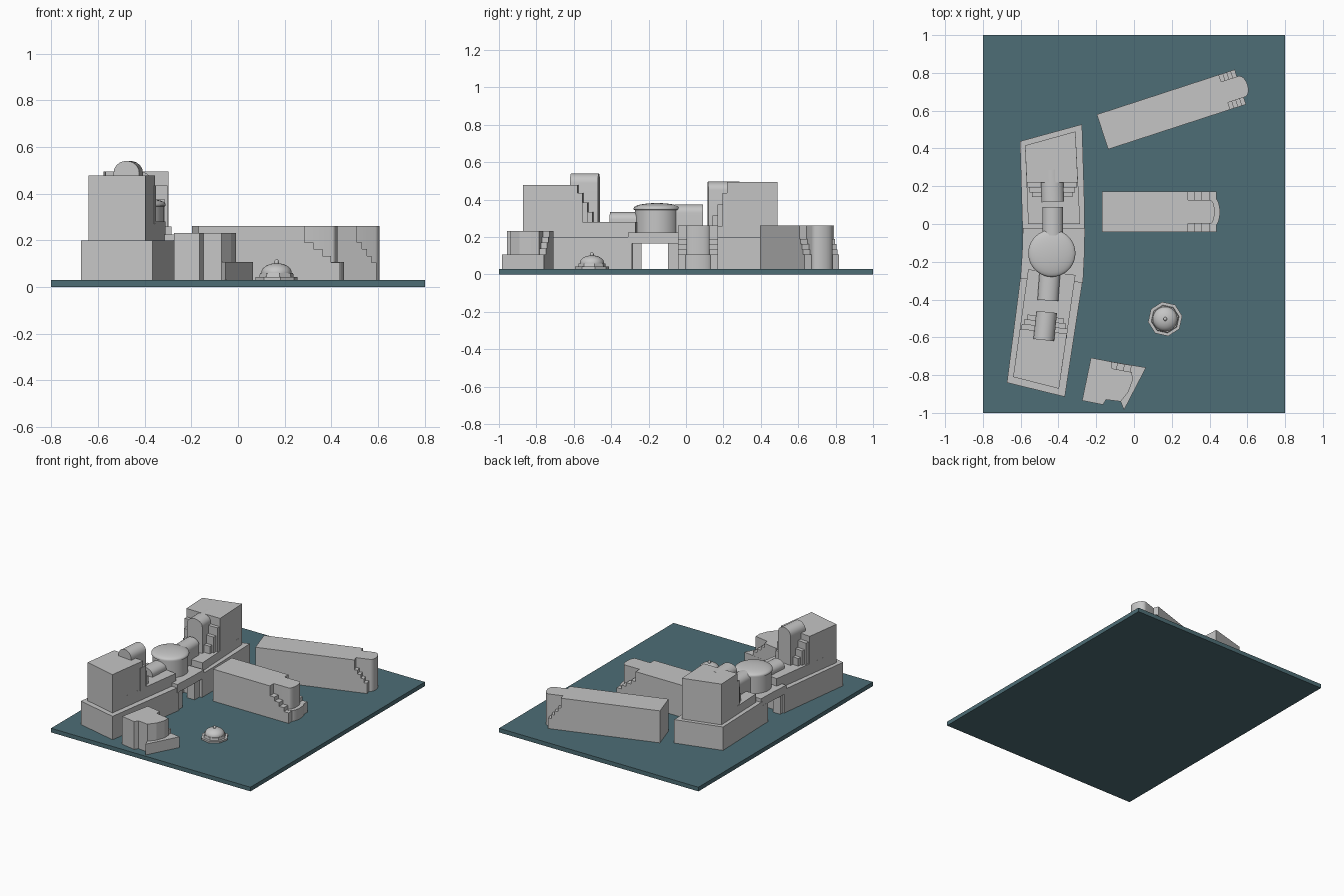
import bpy, bmesh, math
from mathutils import Vector, Matrix

cube = bpy.data.objects.get("Cube")
if cube:
    bpy.data.objects.remove(cube, do_unlink=True)


def material(name, color):
    m = bpy.data.materials.new(name)
    m.use_nodes = True
    m.diffuse_color = color
    m.node_tree.nodes["Principled BSDF"].inputs["Base Color"].default_value = color
    return m


STONE = material("pale grey stone", (0.56, 0.56, 0.56, 1))
TEAL = material("dark teal ground", (0.075, 0.155, 0.18, 1))
GROUND = 0.03


def finish(name, bm, mat=STONE, smooth=False):
    bmesh.ops.recalc_face_normals(bm, faces=bm.faces)
    mesh = bpy.data.meshes.new(name)
    bm.to_mesh(mesh)
    bm.free()
    mesh.materials.append(mat)
    obj = bpy.data.objects.new(name, mesh)
    bpy.context.collection.objects.link(obj)
    if smooth:
        bpy.ops.object.select_all(action='DESELECT')
        obj.select_set(True)
        bpy.context.view_layer.objects.active = obj
        bpy.ops.object.shade_smooth_by_angle(angle=math.radians(35))
    return obj


def frame(x, y, degrees=0):
    return Matrix.Translation((x, y, 0)) @ Matrix.Rotation(math.radians(degrees), 4, 'Z')


def extrude(name, points, offset, at, mat=STONE, smooth=False):
    bm = bmesh.new()
    face = bm.faces.new([bm.verts.new(p) for p in points])
    top = bmesh.ops.extrude_face_region(bm, geom=[face])["geom"]
    bmesh.ops.translate(bm, vec=offset, verts=[v for v in top if isinstance(v, bmesh.types.BMVert)])
    bm.transform(at)
    return finish(name, bm, mat, smooth)


def prism(name, outline, z0, z1, at=Matrix(), mat=STONE, smooth=False):
    return extrude(name, [(x, y, z0) for x, y in outline], (0, 0, z1 - z0), at, mat, smooth)


def box(name, x0, x1, y0, y1, z0, z1, at=Matrix(), mat=STONE):
    return prism(name, [(x0, y0), (x1, y0), (x1, y1), (x0, y1)], z0, z1, at, mat)


def vault(name, width, length, z0, top, rise, at):
    # Round-topped block running along its local y axis
    arch = [(-width / 2, z0)]
    for i in range(13):
        a = math.pi * (1 - i / 12)
        arch.append((width / 2 * math.cos(a), top - rise + rise * math.sin(a)))
    arch.append((width / 2, z0))
    extrude(name, [(x, -length / 2, z) for x, z in arch], (0, length, 0), at, smooth=True)


def turned(name, profile, at, sides=32, smooth=True):
    bm = bmesh.new()
    verts = [bm.verts.new((r, 0, z)) for r, z in profile]
    edges = [bm.edges.new(pair) for pair in zip(verts, verts[1:])]
    bmesh.ops.spin(bm, geom=verts + edges, axis=(0, 0, 1), cent=(0, 0, 0),
                   angle=math.tau, steps=sides)
    bmesh.ops.remove_doubles(bm, verts=bm.verts, dist=0.0001)
    bm.transform(at)
    return finish(name, bm, STONE, smooth)


def cap(radius, z0, z1, steps=8):
    return [(radius * math.cos(i / steps * math.pi / 2),
             z0 + (z1 - z0) * math.sin(i / steps * math.pi / 2)) for i in range(steps + 1)]


def bowed(x0, x1, half, bulge):
    # Rectangle along x with a bowed far end
    arc = [(x1 + bulge * math.cos(i * math.pi / 12), half * math.sin(i * math.pi / 12))
           for i in range(-6, 7)]
    return [(x0, -half)] + arc + [(x0, half)]


# Ground slab
box("ground_slab", -0.8, 0.8, -1, 1, 0, GROUND, mat=TEAL)

# Main building: lower tiers and the bridge joining them
prism("south_lower_tier", [(-0.673, -0.84), (-0.366, -0.915), (-0.318, -0.6),
                           (-0.27, -0.29), (-0.6, -0.27)], GROUND, 0.2)
prism("north_lower_tier", [(-0.59, -0.04), (-0.262, -0.04), (-0.262, 0.1),
                           (-0.275, 0.528), (-0.604, 0.438)], GROUND, 0.2)
prism("bridge_deck", [(-0.602, -0.29), (-0.27, -0.31), (-0.262, -0.15), (-0.26, -0.02),
                      (-0.588, -0.02), (-0.592, -0.15)], 0.165, 0.225)
for side, y0, y1 in (("south", -0.285, -0.238), ("north", -0.097, -0.04)):
    for i, x in enumerate((-0.56, -0.435, -0.31)):
        box(f"{side}_bridge_pier_{i + 1}", x - 0.03, x + 0.03, y0, y1, GROUND, 0.17)

# Main building: terraces and tall end blocks
prism("south_terrace", [(-0.64, -0.81), (-0.397, -0.872), (-0.31, -0.27), (-0.56, -0.24)], 0.2, 0.28)
prism("south_tall_block", [(-0.64, -0.81), (-0.397, -0.872), (-0.355, -0.58), (-0.604, -0.555)], 0.28, 0.478)
prism("north_terrace", [(-0.56, 0), (-0.285, 0), (-0.31, 0.49), (-0.577, 0.416)], 0.2, 0.26)
prism("north_tall_block", [(-0.568, 0.22), (-0.297, 0.22), (-0.31, 0.49), (-0.577, 0.416)], 0.26, 0.495)

# Stairs stepping down from the tall blocks on both sides of the vaults
for i in range(3):
    south = frame(-0.475, -0.567, -6)
    north = frame(-0.433, 0.22)
    reach = 0.026 * (i + 1)
    for side, s in (("right", -1), ("left", 1)):
        outer = 0.122 - 0.012 * i
        xs, xn = sorted((0.05 * s, outer * s)), sorted((0.05 * s, (outer + 0.01) * s))
        box(f"south_{side}_stair_{i + 1}", *xs, -0.03, reach, 0.27, 0.435 - 0.05 * i, south)
        box(f"north_{side}_stair_{i + 1}", *xn, -reach, 0.02, 0.25, 0.435 - 0.06 * i, north)

# Vaults and central rotunda along the ridge
vault("south_high_vault", 0.11, 0.15, 0.27, 0.54, 0.05, frame(-0.47, -0.54, -6))
vault("south_low_vault", 0.11, 0.17, 0.27, 0.335, 0.04, frame(-0.45, -0.32, -4))
vault("north_low_vault", 0.11, 0.15, 0.22, 0.375, 0.045, frame(-0.43, 0.015))
vault("north_high_vault", 0.12, 0.17, 0.25, 0.497, 0.045, frame(-0.433, 0.202, 2))
turned("rotunda", [(0, 0.22), (0.118, 0.22), (0.118, 0.345), (0.125, 0.347)]
       + cap(0.125, 0.355, 0.382), frame(-0.435, -0.155), 40)


# Long wings with stepped corners and a bowed end
def wing(name, at, half, body, core, end, bulge, low_end):
    box(name + "_body", 0, body, -half, half, GROUND, 0.262, at)
    prism(name + "_core", bowed(body - 0.02, end, core, bulge), GROUND, 0.262, at, smooth=True)
    if low_end:
        prism(name + "_low_bow", bowed(body, low_end, core + 0.012, 0.03), GROUND, 0.108, at, smooth=True)
    run = 0.038 if low_end else 0.022
    for i in range(4):
        box(f"{name}_corner_step_{i + 1}", body - 0.01, body + run * (i + 1), -half, half,
            GROUND, 0.19 - 0.028 * i, at)


wing("middle_wing", frame(-0.17, 0.064), 0.107, 0.455, 0.062, 0.575, 0.022, 0.595)
wing("north_wing", frame(-0.167, 0.4875, 18.05), 0.097, 0.68, 0.058, 0.775, 0.033, None)

# Small corner building with a low wedge and steps
prism("corner_house", [(-0.228, -0.708), (-0.12, -0.729), (-0.115, -0.765), (-0.01, -0.785),
                       (-0.008, -0.83), (-0.03, -0.89), (-0.07, -0.94), (-0.148, -0.93),
                       (-0.164, -0.957), (-0.275, -0.935)], GROUND, 0.232)
prism("corner_house_low_wedge", [(-0.13, -0.727), (0.064, -0.76), (-0.053, -0.985),
                                 (-0.075, -0.93), (-0.13, -0.9)], GROUND, 0.108)
for i in range(3):
    box(f"corner_house_step_{i + 1}", 0, 0.037 * (i + 1), -0.05, 0, GROUND, 0.2 - 0.03 * i,
        frame(-0.122, -0.729, -10))

# Fountain-like pavilion with a small dome
pavilion = frame(0.165, -0.503, 10)
turned("pavilion_plinth", [(0, GROUND), (0.092, GROUND), (0.092, 0.042), (0, 0.042)], pavilion, 8, False)
turned("pavilion_ring", [(0, 0.042), (0.075, 0.042), (0.072, 0.06), (0, 0.06)], pavilion, 8, False)
turned("pavilion_dome", [(0, 0.058), (0.065, 0.058)] + cap(0.065, 0.062, 0.102), pavilion)
turned("pavilion_finial", [(0, 0.095), (0.01, 0.095)] + cap(0.01, 0.108, 0.119, 4), pavilion, 12)
